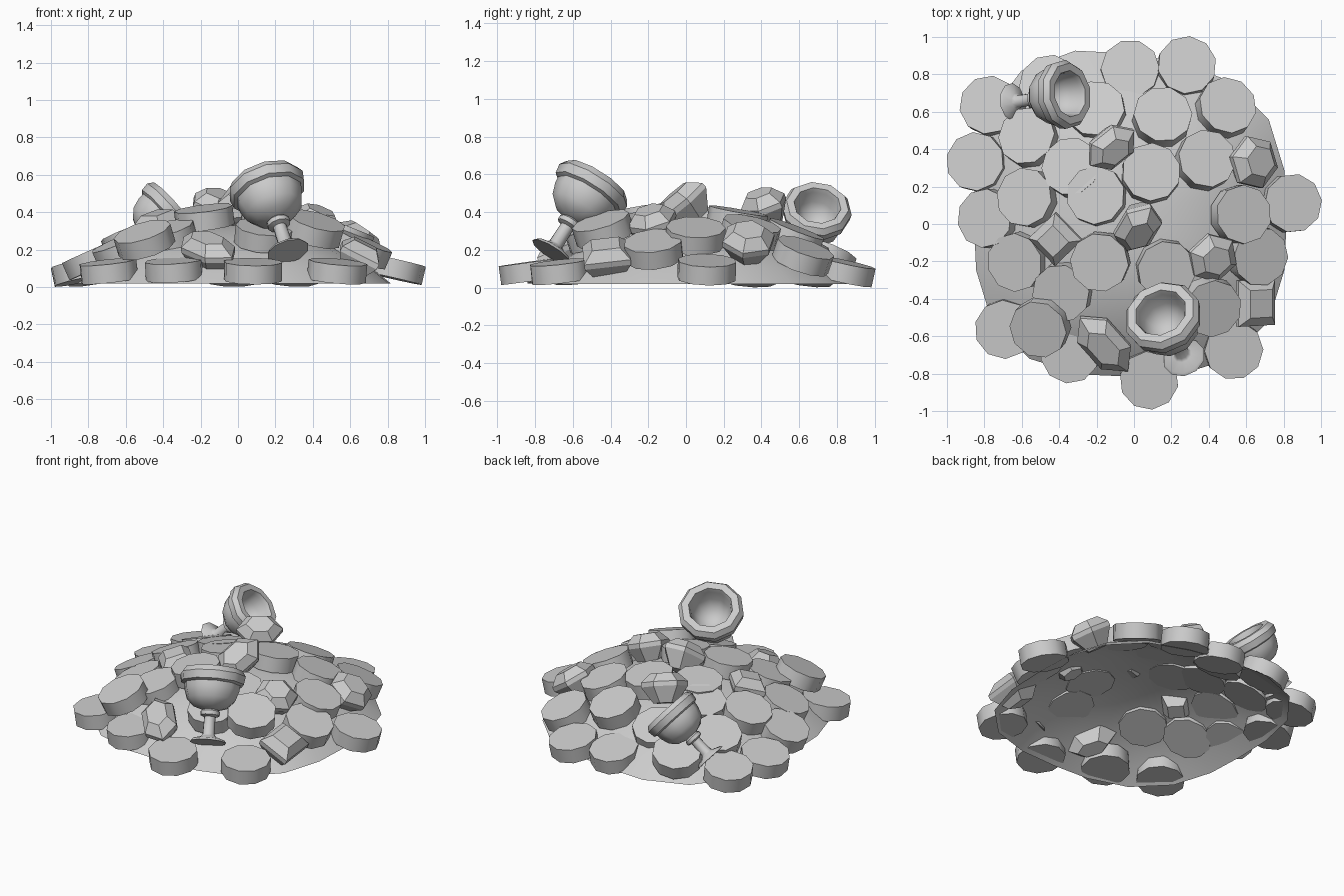
import bpy, bmesh
from math import sin, cos, pi, radians, hypot
from mathutils import Vector, Matrix

if "Cube" in bpy.data.objects:
    bpy.data.objects.remove(bpy.data.objects["Cube"])

grey = bpy.data.materials.new("plain_grey")
grey.use_nodes = True
grey.diffuse_color = (0.6, 0.6, 0.6, 1)
grey.node_tree.nodes["Principled BSDF"].inputs["Base Color"].default_value = grey.diffuse_color


def round_plan(angle):
    return 1


def mound_plan(angle):
    """Squarish outline with a bulge at the back."""
    return 1 - 0.05 * cos(4 * angle) + 0.1 * max(0, cos(angle - radians(112))) ** 6


def lathe(name, profile, sides, smooth=40, turn=0.0, plan=round_plan, capped=True):
    """Spin (radius, height) points round z; zero radius closes to a point."""
    bm = bmesh.new()
    rings = []
    for r, z in profile:
        ring = []
        for i in range(sides if r > 0 else 1):
            a = turn + 2 * pi * i / sides
            ring.append(bm.verts.new((r * plan(a) * cos(a), r * plan(a) * sin(a), z)))
        rings.append(ring)
    for a, b in zip(rings, rings[1:]):
        for i in range(sides):
            j = (i + 1) % sides
            loop = [a[i % len(a)], a[j % len(a)], b[j % len(b)], b[i % len(b)]]
            bm.faces.new(list(dict.fromkeys(loop)))
    if capped:
        for ring in (rings[0], rings[-1]):
            if len(ring) > 1:
                bm.faces.new(ring)
    bmesh.ops.recalc_face_normals(bm, faces=bm.faces[:])
    mesh = bpy.data.meshes.new(name)
    bm.to_mesh(mesh)
    bm.free()
    mesh.materials.append(grey)
    obj = bpy.data.objects.new(name, mesh)
    bpy.context.collection.objects.link(obj)
    bpy.ops.object.select_all(action='DESELECT')
    obj.select_set(True)
    bpy.context.view_layer.objects.active = obj
    bpy.ops.object.shade_smooth_by_angle(angle=radians(smooth))
    return obj


def place(obj, pos, axis, spin=0.0, scale=(1, 1, 1)):
    """Put an object at pos with its z along axis and its x near world x."""
    z = Vector(axis).normalized()
    y = z.cross(Vector((1, 0, 0))).normalized()
    turn = Matrix((y.cross(z), y, z)).transposed().to_4x4()
    obj.matrix_world = (Matrix.Translation(pos) @ turn @ Matrix.Rotation(radians(spin), 4, 'Z')
                        @ Matrix.Diagonal((*scale, 1)))


def lean(x, y, degrees):
    """Direction leaning outward from the middle of the pile."""
    r = hypot(x, y)
    s = sin(radians(degrees))
    return (x / r * s, y / r * s, cos(radians(degrees)))


def mound_height(r):
    return 0.02 + 0.31 * max(0, 1 - (r / 0.86) ** 2.4)


# mound: open dome shell
steps = 8
levels = [0.88 * (1 - i / steps) for i in range(steps + 1)]
mound = lathe("mound", [(r, mound_height(r * 0.86 / 0.88)) for r in levels], 20,
              plan=mound_plan, capped=False)
mound.location = (-0.02, 0.02, 0)

# coins: x, y, and how far above the resting height
coins = [(-.02, .82, 0), (.28, .84, 0), (.49, .62, .06), (.15, .57, .03), (.09, .27, .02),
         (.38, .34, .02), (.84, .11, .01), (.57, .05, .03), (.66, -.17, .02), (-.77, .63, 0),
         (-.84, .33, 0), (-.56, .46, .05), (-.78, .03, .03), (-.57, .14, .02), (-.33, .3, .01),
         (-.2, .15, .01), (-.2, .6, 0), (-.45, .74, .07), (-.62, -.2, 0),
         (-.18, -.2, .03), (-.38, -.36, 0), (-.69, -.56, 0), (-.5, -.55, .11), (-.34, -.69, -.03),
         (.08, -.83, 0), (.53, -.67, 0), (.41, -.44, .08), (.17, -.24, 0), (.14, -.48, 0)]
for n, (x, y, lift) in enumerate(coins):
    r = hypot(x, y)
    coin = lathe("coin_%02d" % (n + 1), [(.158, -.05), (.158, .05)], 10)
    z = max(.085, mound_height(r) + .03) + lift
    tilt = min(24, 37 * r) if z > .1 else 8 if y < -.5 else 13
    place(coin, (x, y, z), lean(x, y, tilt), n * 13)

# gems: x, y, z, facing, sides, spin, width, length
gems = [(-.12, .41, .44, (.3, -.35, .85), 6, -55, .115, .15),
        (.02, -.02, .45, (.1, -.62, .7), 6, -25, .12, .165),
        (-.42, -.08, .33, (-.2, -.2, 1), 4, 45, .145, .145),
        (.42, -.18, .35, (.35, -.25, .9), 6, 10, .14, .135),
        (.64, .33, .25, (.55, .05, .8), 6, 20, .15, .145),
        (.65, -.42, .17, (.45, -.1, .88), 4, 0, .155, .175),
        (-.16, -.64, .2, (-.05, -.4, .9), 6, 40, .12, .2)]
for n, (x, y, z, facing, sides, spin, wide, long) in enumerate(gems):
    gem = lathe("gem_%d" % (n + 1), [(.5, -.12), (1, -.015), (1, .015), (.6, .07)],
                sides, 2, pi / sides if sides == 4 else pi / 2)
    place(gem, (x, y, z), facing, spin, (wide, long, 1))

# goblets: foot, stem, collar, bowl, thick rim and hollow
cup = [(.115, .01), (.105, .025), (.05, .045), (.038, .06), (.036, .17), (.062, .18), (.062, .205),
       (.05, .215), (.11, .235), (.155, .28), (.175, .34), (.178, .375), (.2, .385), (.208, .435),
       (.185, .47), (.14, .47), (.13, .44), (.12, .37), (.08, .31), (0, .285)]
for name, foot, axis, size in (("front_goblet", (.27, -.72, .18), (-.125, .24, .38), 1.02),
                               ("back_goblet", (-.655, .65, .155), (.335, .05, .3), .9)):
    place(lathe(name, cup, 10), foot, axis, 18, (size,) * 3)
